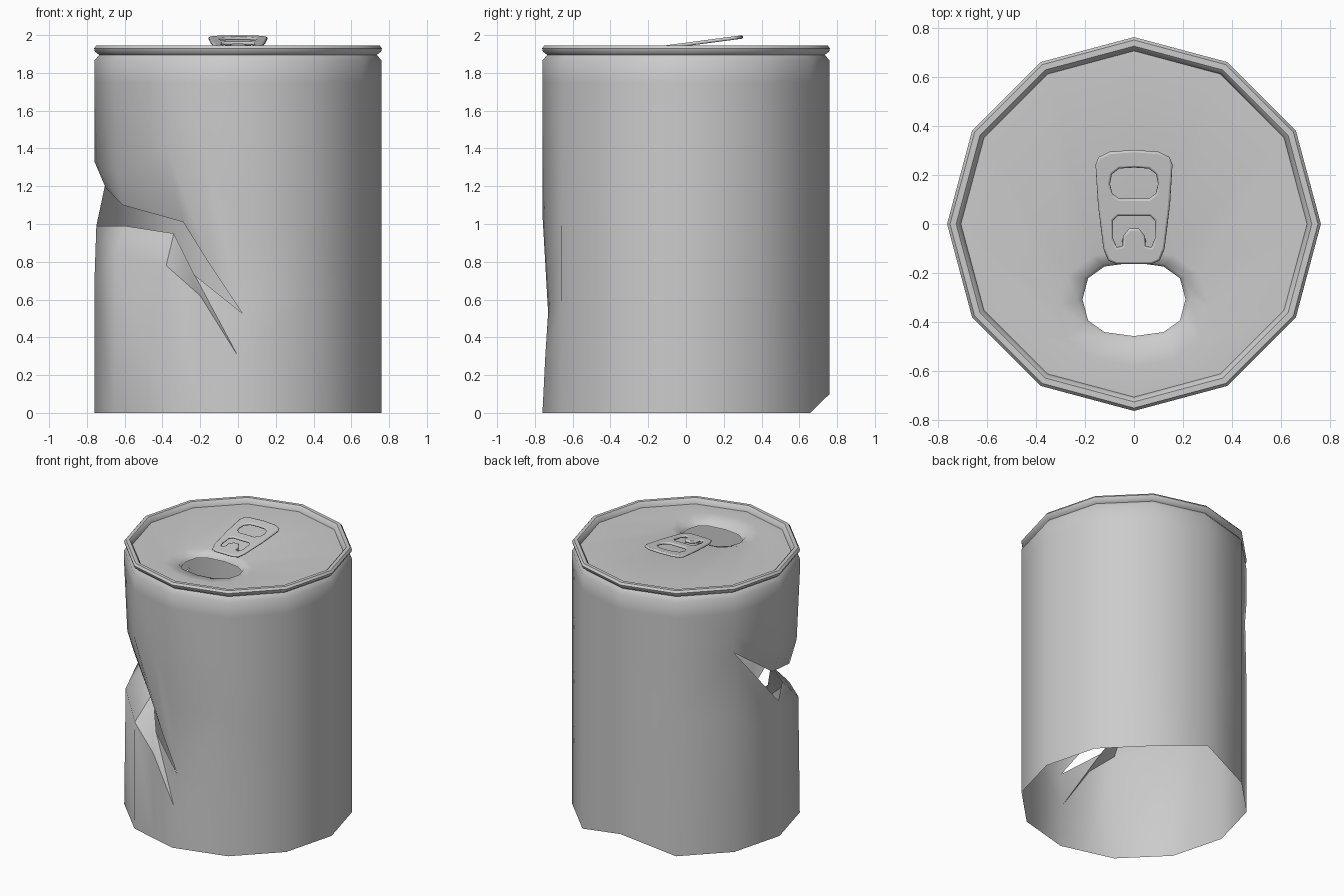
import bpy, bmesh
from math import sin, cos, radians, pi

cube = bpy.data.objects.get("Cube")
if cube:
    bpy.data.objects.remove(cube, do_unlink=True)

metal = bpy.data.materials.new("bare_metal")
metal.use_nodes = True
grey = (0.6, 0.6, 0.6, 1)
metal.diffuse_color = grey
metal.node_tree.nodes["Principled BSDF"].inputs["Base Color"].default_value = grey


def smooth(obj, angle):
    bpy.ops.object.select_all(action='DESELECT')
    obj.select_set(True)
    bpy.context.view_layer.objects.active = obj
    bpy.ops.object.shade_smooth_by_angle(angle=radians(angle))


def finish(bm, name, angle=45):
    bmesh.ops.recalc_face_normals(bm, faces=bm.faces)
    mesh = bpy.data.meshes.new(name)
    bm.to_mesh(mesh)
    bm.free()
    obj = bpy.data.objects.new(name, mesh)
    bpy.context.collection.objects.link(obj)
    mesh.materials.append(metal)
    smooth(obj, angle)
    return obj


def polar(az, r, z):
    # The extra column sits on a flat side of the twelve-sided wall
    if az % 30:
        r *= cos(radians(15))
    return (r * cos(radians(az)), r * sin(radians(az)), z)


R = 0.76
COLUMNS = sorted(list(range(0, 360, 30)) + [255])
TORN = (180, 210, 240, 255)

# Wall rows from the bottom up; "low" and "high" are the two lips of the tear
ROWS = {"floor": 0, "crease": 0.6, "low": 1.0, "high": 1.0, "fold": 1.4, "shoulder": 1.75}

# Crumpled points around the tear
DENT = {
    (90, "floor"): (0, 0.76, 0.1),
    (150, "crease"): (-0.658, 0.38, 1.0),
    (150, "low"): (-0.65, 0.375, 1.46),
    (150, "fold"): (-0.658, 0.38, 1.6),
    (180, "crease"): (-0.76, 0, 0.7),
    (180, "low"): (-0.75, 0, 0.99),
    (180, "high"): (-0.70, 0, 1.19),
    (180, "fold"): (-0.76, 0, 1.33),
    (210, "crease"): (-0.65, -0.375, 0.85),
    (210, "low"): (-0.60, -0.26, 0.99),
    (210, "high"): (-0.61, -0.33, 1.10),
    (210, "fold"): (-0.64, -0.37, 1.27),
    (240, "crease"): (-0.38, -0.655, 0.78),
    (240, "low"): (-0.34, -0.50, 0.95),
    (240, "high"): (-0.29, -0.62, 1.01),
    (255, "crease"): (-0.20, -0.70, 0.62),
    (255, "low"): (-0.23, -0.62, 0.73),
    (255, "high"): (-0.14, -0.675, 0.77),
    (270, "crease"): (0, -0.745, 0.3),
    (270, "low"): (0.02, -0.73, 0.53),
    (270, "fold"): (0, -0.76, 1.05),
}

# Can wall, open at the bottom
bm = bmesh.new()
grid = {}
for az in COLUMNS:
    for row, z in ROWS.items():
        if row == "high" and az not in TORN:
            grid[az, row] = grid[az, "low"]
        else:
            grid[az, row] = bm.verts.new(DENT.get((az, row), polar(az, R, z)))

# Neck and rolled rim
RIM = [(0.76, 1.865), (0.735, 1.895), (0.757, 1.912), (0.762, 1.93),
       (0.75, 1.945), (0.725, 1.945), (0.712, 1.932), (0.705, 1.905)]
for i, (r, z) in enumerate(RIM):
    for az in COLUMNS:
        grid[az, i] = bm.verts.new(polar(az, r, z))

names = list(ROWS) + list(range(len(RIM)))
for az, nxt in zip(COLUMNS, COLUMNS[1:] + COLUMNS[:1]):
    for a, b in zip(names, names[1:]):
        if (a, b) == ("low", "high"):
            continue
        p, q, s, t = grid[az, a], grid[nxt, a], grid[nxt, b], grid[az, b]
        if isinstance(a, str):
            bm.faces.new((p, q, t))
            bm.faces.new((q, s, t))
        else:
            bm.faces.new((p, q, s, t))
finish(bm, "can_wall")

# Lid with a pressed-in drinking hole
bm = bmesh.new()


def oval(hx, hy, cy, z, power):
    ring = []
    for k in range(12):
        c, s = cos(k * pi / 6), sin(k * pi / 6)
        x = hx * abs(c) ** power * (1 if c > 0 else -1)
        y = hy * abs(s) ** power * (1 if s > 0 else -1)
        ring.append(bm.verts.new((x, cy + y, z)))
    return ring


rings = [[bm.verts.new(polar(k * 30, 0.706, 1.907)) for k in range(12)],
         oval(0.31, 0.24, -0.34, 1.912, 0.9),
         oval(0.23, 0.165, -0.31, 1.895, 0.85),
         oval(0.21, 0.15, -0.307, 1.87, 0.8)]
for outer, inner in zip(rings, rings[1:]):
    for k in range(12):
        j = (k + 1) % 12
        bm.faces.new((outer[k], outer[j], inner[j], inner[k]))
finish(bm, "lid", 60)

# Pull tab: mirrored half outlines, filled with two openings and rounded edges
OUTLINE = [(0, 0.305), (0.1, 0.297), (0.145, 0.275), (0.157, 0.245),
           (0.147, 0.08), (0.125, -0.1), (0.105, -0.15), (0.07, -0.165)]
FINGER_HOLE = [(0, 0.232), (0.06, 0.228), (0.09, 0.205), (0.098, 0.165),
               (0.088, 0.125), (0.06, 0.104)]
RIVET_SLOT = [(0.065, 0.033), (0.085, 0.015), (0.085, -0.06), (0.07, -0.095),
              (0.047, -0.09), (0.045, -0.05), (0.02, -0.018)]

curve = bpy.data.curves.new("pull_tab", 'CURVE')
curve.dimensions = '2D'
curve.fill_mode = 'BOTH'
curve.bevel_depth = 0.009
curve.bevel_resolution = 1
curve.offset = -0.009
for half in (OUTLINE, FINGER_HOLE, RIVET_SLOT):
    points = half + [(-x, y) for x, y in reversed(half) if x > 0]
    spline = curve.splines.new('POLY')
    spline.points.add(len(points) - 1)
    for point, (x, y) in zip(spline.points, points):
        point.co = (x, y, 0, 1)
    spline.use_cyclic_u = True
tab = bpy.data.objects.new("pull_tab", curve)
bpy.context.collection.objects.link(tab)
tab.location.z = 1.951
tab.rotation_euler.x = radians(7.5)
curve.materials.append(metal)
bpy.ops.object.select_all(action='DESELECT')
tab.select_set(True)
bpy.context.view_layer.objects.active = tab
bpy.ops.object.convert(target='MESH')
smooth(bpy.context.view_layer.objects.active, 50)

# Rivet tongue holding the tab to the lid
bm = bmesh.new()
bmesh.ops.create_cone(bm, cap_ends=True, segments=12, radius1=0.05, radius2=0.04, depth=0.035)
bmesh.ops.translate(bm, verts=bm.verts, vec=(0, -0.07, 1.925))
finish(bm, "rivet", 40)
